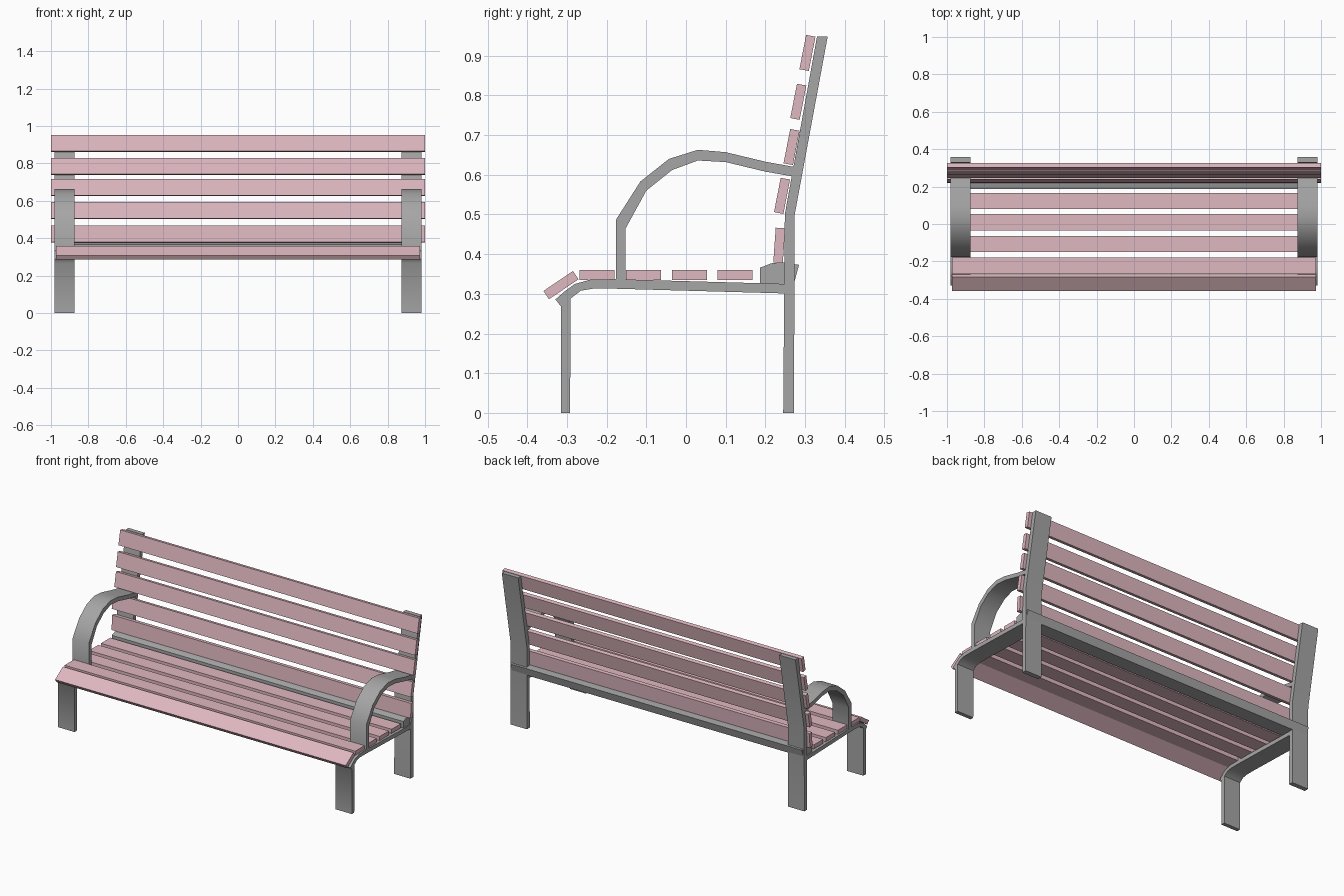
import bpy, bmesh, math

if "Cube" in bpy.data.objects:
    bpy.data.objects.remove(bpy.data.objects["Cube"])


def material(name, rgb):
    m = bpy.data.materials.new(name)
    m.diffuse_color = (*rgb, 1)
    m.use_nodes = True
    m.node_tree.nodes["Principled BSDF"].inputs["Base Color"].default_value = m.diffuse_color
    return m


PINK = material("pink wood", (0.74, 0.48, 0.53))
GREY = material("grey metal", (0.38, 0.38, 0.38))


def prism(name, pts, x0, x1, mat, smooth=False):
    """Extrude a side profile of (y, z) points from x0 to x1."""
    bm = bmesh.new()
    face = bm.faces.new([bm.verts.new((x0, y, z)) for y, z in pts])
    ext = bmesh.ops.extrude_face_region(bm, geom=[face])
    verts = [g for g in ext["geom"] if isinstance(g, bmesh.types.BMVert)]
    bmesh.ops.translate(bm, vec=(x1 - x0, 0, 0), verts=verts)
    bmesh.ops.recalc_face_normals(bm, faces=bm.faces)
    me = bpy.data.meshes.new(name)
    bm.to_mesh(me)
    bm.free()
    me.materials.append(mat)
    ob = bpy.data.objects.new(name, me)
    bpy.context.collection.objects.link(ob)
    if smooth:
        bpy.ops.object.select_all(action="DESELECT")
        ob.select_set(True)
        bpy.context.view_layer.objects.active = ob
        bpy.ops.object.shade_smooth_by_angle(angle=math.radians(40))
    return ob


def slat(name, y, z, width, thick, angle, half):
    """Plank centred on (y, z), its width turned by angle from +y."""
    c, s = math.cos(math.radians(angle)), math.sin(math.radians(angle))
    corners = [(-1, -1), (1, -1), (1, 1), (-1, 1)]
    pts = [(y + a * width / 2 * c - b * thick / 2 * s,
            z + a * width / 2 * s + b * thick / 2 * c) for a, b in corners]
    prism(name, pts, -half, half, PINK)


# Seat slats, with a tilted one on the front edge
slat("front_edge_slat", -0.315, 0.322, 0.09, 0.025, 34, 0.972)
for i, y in enumerate((-0.224, -0.107, 0.009, 0.123)):
    slat(f"seat_slat_{i + 1}", y, 0.347, 0.088, 0.025, 0, 0.972)

# Back slats
for i, (y, z, ang) in enumerate([(0.235, 0.422, 86), (0.242, 0.547, 79),
                                 (0.266, 0.670, 79), (0.283, 0.784, 79),
                                 (0.306, 0.907, 79)]):
    slat(f"back_slat_{i + 1}", y, z, 0.088, 0.024, ang, 1.0)

# Side profiles of the metal frame
rear_post = [(0.245, 0), (0.272, 0), (0.274, 0.50), (0.357, 0.948),
             (0.330, 0.948), (0.249, 0.50)]
seat_rail = [(-0.315, 0), (-0.292, 0), (-0.291, 0.288), (-0.265, 0.308),
             (-0.235, 0.313), (-0.18, 0.313), (0.25, 0.301), (0.25, 0.325),
             (-0.18, 0.337), (-0.24, 0.336), (-0.28, 0.325), (-0.305, 0.307),
             (-0.329, 0.286), (-0.315, 0.268)]
arm = [(-0.177, 0.32), (-0.177, 0.486), (-0.115, 0.583), (-0.043, 0.640),
       (0.03, 0.663), (0.10, 0.657), (0.20, 0.633), (0.272, 0.620),
       (0.268, 0.596), (0.20, 0.608), (0.10, 0.632), (0.03, 0.636),
       (-0.035, 0.612), (-0.10, 0.560), (-0.152, 0.465), (-0.152, 0.32)]

for side, sx in (("left", -1), ("right", 1)):
    for part, pts in (("rear_post", rear_post), ("front_leg_and_rail", seat_rail),
                      ("armrest", arm)):
        prism(f"{side}_{part}", pts, sx * 0.873, sx * 0.982, GREY, True)

# Cross bar joining the seat and the back
cross_bar = [(0.187, 0.326), (0.187, 0.366), (0.215, 0.377), (0.245, 0.379),
             (0.285, 0.373), (0.272, 0.326)]
prism("cross_bar", cross_bar, -0.975, 0.975, GREY, True)
